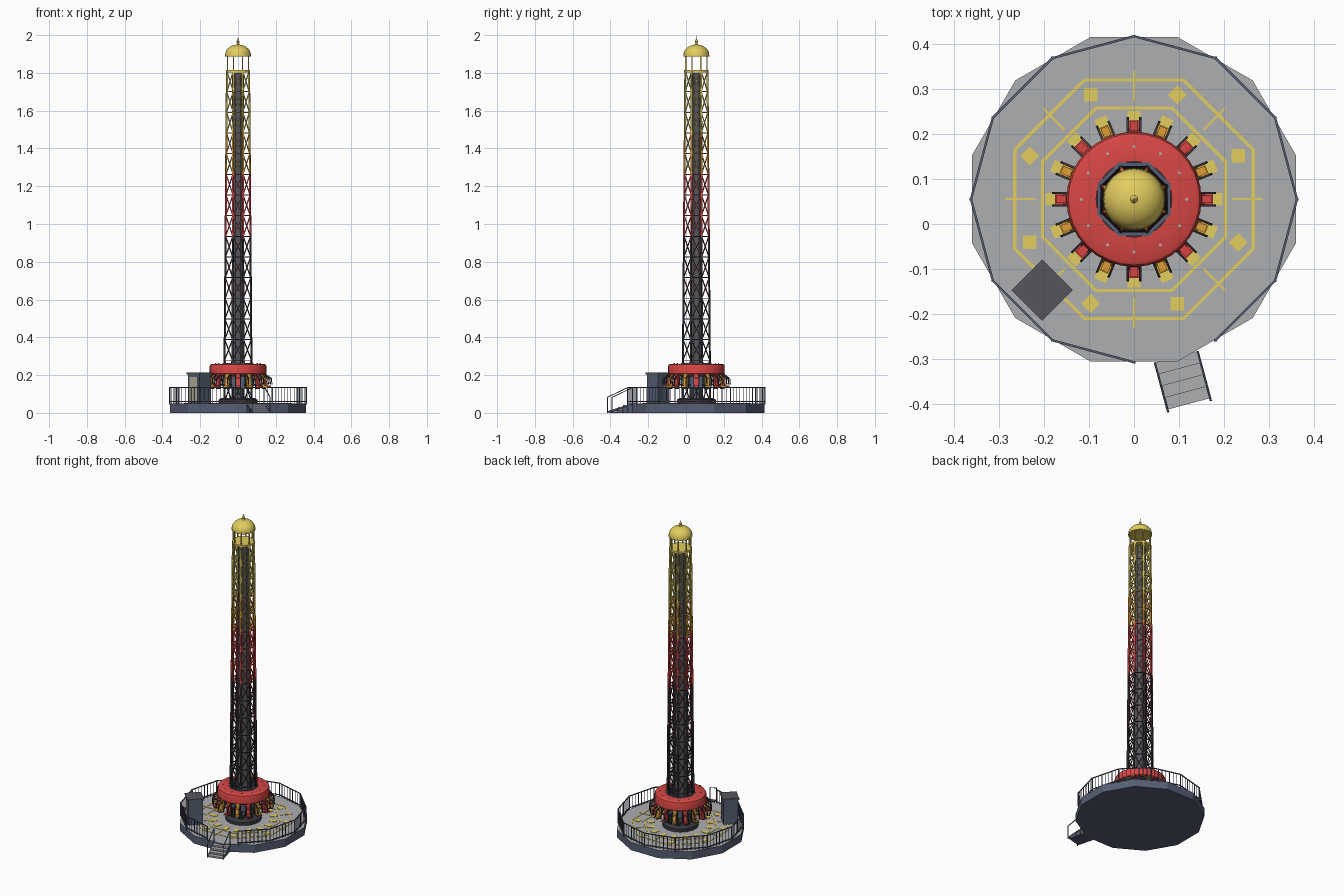
import bpy, bmesh
from math import pi, cos, sin, radians
from mathutils import Matrix, Vector

cube = bpy.data.objects.get("Cube")
if cube:
    bpy.data.objects.remove(cube)

CY = 0.055  # tower axis in y
AXIS = Matrix.Translation((0, CY, 0))


def material(name, rgb):
    m = bpy.data.materials.new(name)
    m.use_nodes = True
    m.diffuse_color = (*rgb, 1)
    m.node_tree.nodes["Principled BSDF"].inputs["Base Color"].default_value = (*rgb, 1)
    return m


SLATE = material("slate blue", (0.092, 0.113, 0.175))
GREY = material("deck grey", (0.42, 0.425, 0.44))
YELLOW = material("yellow", (0.77, 0.61, 0.115))
ORANGE = material("orange", (0.72, 0.34, 0.04))
RED = material("red", (0.68, 0.062, 0.057))
MAROON = material("dark red", (0.17, 0.03, 0.03))
CHARCOAL = material("charcoal", (0.04, 0.042, 0.048))
DARK = material("dark grey", (0.092, 0.094, 0.104))
PALE = material("pale door", (0.44, 0.41, 0.32))


def finish(name, bm, *mats, smooth=False):
    me = bpy.data.meshes.new(name)
    bm.to_mesh(me)
    bm.free()
    for m in mats:
        me.materials.append(m)
    ob = bpy.data.objects.new(name, me)
    bpy.context.collection.objects.link(ob)
    if smooth:
        bpy.ops.object.select_all(action='DESELECT')
        ob.select_set(True)
        bpy.context.view_layer.objects.active = ob
        bpy.ops.object.shade_smooth_by_angle(angle=radians(35))
    return ob


def box(bm, centre, size, frame=AXIS):
    mat = frame @ Matrix.Translation(centre) @ Matrix.Diagonal((*size, 1))
    bmesh.ops.create_cube(bm, size=1, matrix=mat)


def beam(bm, a, b, w, frame=AXIS):
    a, b = Vector(a), Vector(b)
    d = b - a
    mat = Matrix.Translation((a + b) / 2) @ d.to_track_quat('Z', 'Y').to_matrix().to_4x4()
    bmesh.ops.create_cube(bm, size=1, matrix=frame @ mat @ Matrix.Diagonal((w, w, d.length, 1)))


def polar(r, deg, z):
    return Vector((r * cos(radians(deg)), r * sin(radians(deg)), z))


def turned(deg):
    return AXIS @ Matrix.Rotation(radians(deg), 4, 'Z')


def lathe(bm, profile, n, start=0, closed=False):
    """Revolve (radius, z) points about the tower axis; open profiles get end caps."""
    rings = [[bm.verts.new(AXIS @ polar(r, start + 360 * i / n, z)) for i in range(n)]
             for r, z in profile]
    pairs = list(zip(rings, rings[1:]))
    if closed:
        pairs.append((rings[-1], rings[0]))
    else:
        bm.faces.new(rings[0][::-1])
        bm.faces.new(rings[-1])
    for lo, hi in pairs:
        for i in range(n):
            j = (i + 1) % n
            bm.faces.new((lo[i], lo[j], hi[j], hi[i]))
    bmesh.ops.recalc_face_normals(bm, faces=bm.faces)


def turned_part(name, mat, profile, n, start=0, closed=False, smooth=False):
    bm = bmesh.new()
    lathe(bm, profile, n, start, closed)
    return finish(name, bm, mat, smooth=smooth)


# Twelve-sided platform: slate sides, grey deck
deck = turned_part("platform", SLATE, [(0.373, 0), (0.373, 0.05)], 12, 15)
deck.data.materials.append(GREY)
for p in deck.data.polygons:
    p.material_index = int(p.normal.z > 0.5)

# Painted deck markings
bm = bmesh.new()
for apothem in (0.203, 0.265):
    outer, inner = (apothem + 0.0035) / cos(pi / 8), (apothem - 0.0035) / cos(pi / 8)
    lathe(bm, [(inner, 0.049), (outer, 0.049), (outer, 0.052), (inner, 0.052)], 8, 22.5, True)
for k in range(8):
    box(bm, (0.252, 0, 0.0505), (0.068, 0.0045, 0.004), turned(45 * k))
    at = AXIS @ Matrix.Translation(polar(0.251, 45 * k + 22.5, 0))
    box(bm, (0, 0, 0.0505), (0.03, 0.03, 0.004), at @ Matrix.Rotation(radians(45 * k), 4, 'Z'))
for k in range(16):
    box(bm, (0.175, 0, 0.0505), (0.042, 0.028, 0.004), turned(22.5 * k))
finish("deck_markings", bm, YELLOW)

# Railing, open on the side with the stairs
bm = bmesh.new()
BARS = 8
for k in range(12):
    if k == 9:
        continue
    a, b = polar(0.362, 30 * k, 0), polar(0.362, 30 * k + 30, 0)
    for z in (0.06, 0.134):
        lift = Vector((0, 0, z))
        beam(bm, a + lift, b + lift, 0.005)
    for i in range(BARS + 1):
        p = a.lerp(b, i / BARS)
        w = 0.006 if i in (0, BARS) else 0.003
        beam(bm, p + Vector((0, 0, 0.045)), p + Vector((0, 0, 0.136)), w)
finish("railing", bm, SLATE)

# Stairs with handrails
stair_frame = turned(-75)
bm = bmesh.new()
for i in range(4):
    top = 0.043 - 0.011 * i
    box(bm, (0.376 + 0.027 * i, 0, top - 0.003), (0.027, 0.096, 0.006), stair_frame)
finish("stair_treads", bm, GREY)
bm = bmesh.new()
for i in range(4):
    top = 0.037 - 0.011 * i
    box(bm, (0.376 + 0.027 * i, 0, top / 2), (0.025, 0.094, top), stair_frame)
for y in (-0.049, 0.049):
    beam(bm, (0.364, y, 0.04), (0.476, y, 0.006), 0.005, stair_frame)
    beam(bm, (0.364, y, 0.134), (0.476, y, 0.082), 0.004, stair_frame)
    for x, lo, hi in ((0.364, 0.04, 0.134), (0.475, 0, 0.084)):
        beam(bm, (x, y, lo), (x, y, hi), 0.004, stair_frame)
finish("stair_frame", bm, SLATE)

# Control booth
booth = Matrix.Translation((-0.204, -0.147, 0)) @ Matrix.Rotation(pi / 4, 4, 'Z')
for name, mat, centre, size in (
        ("booth_body", SLATE, (0, 0, 0.127), (0.085, 0.085, 0.156)),
        ("booth_roof", DARK, (0, 0, 0.209), (0.096, 0.096, 0.01)),
        ("booth_door", PALE, (-0.043, 0, 0.125), (0.004, 0.06, 0.13))):
    bm = bmesh.new()
    box(bm, centre, size, booth)
    finish(name, bm, mat)

# Tower plinth and solid core
turned_part("tower_plinth", CHARCOAL, [(0.105, 0.05), (0.105, 0.07), (0.09, 0.078)], 16, 11.25)
turned_part("tower_core", DARK, [(0.037, 0.07), (0.033, 1.8)], 8, 22.5)

# Eight-sided lattice tower, coloured by section
BASE, TOP, BAYS = 0.06, 1.81, 16


def node(i, k):
    t = i / BAYS
    return polar(0.079 - 0.0155 * t, 22.5 + 45 * k, BASE + (TOP - BASE) * t)


sections = (("lower", 0, 5, CHARCOAL, CHARCOAL), ("dark", 5, 8, CHARCOAL, MAROON),
            ("red", 8, 11, RED, RED), ("orange", 11, 13, ORANGE, ORANGE),
            ("yellow", 13, 16, YELLOW, YELLOW))
for name, first, last, leg_mat, brace_mat in sections:
    legs, braces = bmesh.new(), bmesh.new()
    for k in range(8):
        beam(legs, node(first, k), node(last, k), 0.008)
        for i in range(first, last):
            beam(braces, node(i, k), node(i + 1, k + 1), 0.0045)
            beam(braces, node(i, k + 1), node(i + 1, k), 0.0045)
            beam(legs, node(i + 1, k), node(i + 1, k + 1), 0.005)
    finish(name + "_tower_legs", legs, leg_mat)
    finish(name + "_tower_braces", braces, brace_mat)

# Ride carriage ring with collar and bolts
turned_part("carriage_ring", RED, [(0.084, 0.2), (0.144, 0.2), (0.15, 0.208), (0.15, 0.246),
                                   (0.146, 0.256), (0.138, 0.26), (0.084, 0.26)],
            32, closed=True, smooth=True)
turned_part("carriage_underside", CHARCOAL, [(0.084, 0.192), (0.128, 0.192), (0.134, 0.203),
                                             (0.084, 0.203)], 32, closed=True)
turned_part("carriage_collar", SLATE, [(0.08, 0.13), (0.088, 0.13), (0.088, 0.263),
                                       (0.08, 0.263)], 8, 22.5, closed=True)
bm = bmesh.new()
for k in range(12):
    bmesh.ops.create_cone(bm, cap_ends=True, segments=8, radius1=0.0035, radius2=0.0035, depth=0.004,
                          matrix=AXIS @ Matrix.Translation(polar(0.117, 30 * k, 0.261)))
finish("carriage_bolts", bm, GREY)

# Sixteen seats in alternating colours, with dark frames
frames = bmesh.new()
for colour, mat, offset in (("red", RED, 0), ("orange", ORANGE, 1)):
    bm = bmesh.new()
    for k in range(offset, 16, 2):
        f = turned(22.5 * k)
        lean = f @ Matrix.Translation((0.148, 0, 0.168)) @ Matrix.Rotation(radians(-8), 4, 'Y')
        box(bm, (0, 0, 0), (0.01, 0.024, 0.074), lean)
        box(bm, (0.161, 0, 0.139), (0.028, 0.024, 0.01), f)
        box(bm, (0.162, 0, 0.184), (0.022, 0.017, 0.007), f)
        box(frames, (-0.008, 0, 0), (0.006, 0.03, 0.08), lean)
        beam(frames, (0.09, 0, 0.15), (0.145, 0, 0.15), 0.008, f)
        for y in (-0.014, 0.014):
            beam(frames, (0.138, y, 0.21), (0.176, y, 0.183), 0.005, f)
            beam(frames, (0.176, y, 0.185), (0.18, y, 0.15), 0.005, f)
            beam(frames, (0.145, y, 0.133), (0.177, y, 0.133), 0.004, f)
    finish(colour + "_seats", bm, mat)
finish("seat_frames", frames, CHARCOAL)

# Cupola: deck, posts, dome and finial
turned_part("cupola_deck", YELLOW, [(0.066, 1.803), (0.066, 1.815)], 16, 11.25)
bm = bmesh.new()
for k in range(8):
    beam(bm, polar(0.061, 22.5 + 45 * k, 1.81), polar(0.061, 22.5 + 45 * k, 1.892), 0.006)
finish("cupola_posts", bm, YELLOW)
arc = [(0.068 * cos(radians(a)), 1.896 + 0.054 * sin(radians(a))) for a in range(0, 85, 12)]
turned_part("dome", YELLOW, [(0.069, 1.887), (0.069, 1.896)] + arc, 24, smooth=True)
turned_part("finial", YELLOW, [(0.01, 1.947), (0.007, 1.955), (0.004, 1.958), (0.009, 1.966),
                               (0.004, 1.974), (0.0015, 1.98), (0.0006, 2.0)], 12, smooth=True)
